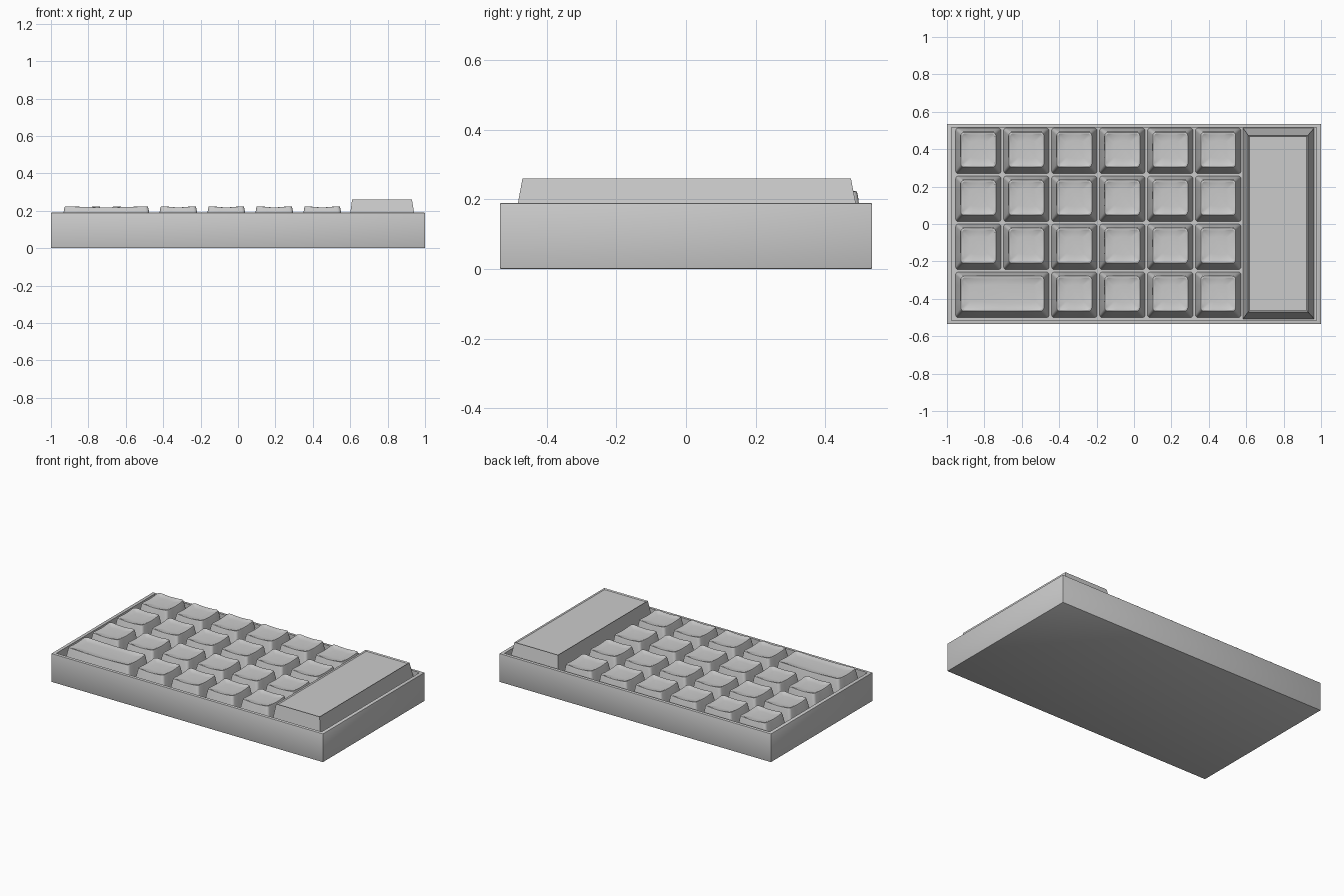
import bpy, bmesh, math

if "Cube" in bpy.data.objects:
    bpy.data.objects.remove(bpy.data.objects["Cube"])

FLOOR = 0.06      # tray floor height
KEY = 0.243       # single key footprint
PITCH = 0.2565    # key spacing


def finish(bm, name, angle=30):
    bmesh.ops.recalc_face_normals(bm, faces=bm.faces[:])
    me = bpy.data.meshes.new(name)
    bm.to_mesh(me)
    bm.free()
    ob = bpy.data.objects.new(name, me)
    bpy.context.collection.objects.link(ob)
    bpy.context.view_layer.objects.active = ob
    for o in bpy.context.selected_objects:
        o.select_set(False)
    ob.select_set(True)
    bpy.ops.object.shade_smooth_by_angle(angle=math.radians(angle))
    return ob


def ring(bm, cx, cy, w, h, r, z, dip=0.0, arc=4, side=4):
    """Rounded rectangle loop; the middle of each side can sag by dip."""
    corners = [(1, 1), (-1, 1), (-1, -1), (1, -1)]
    pts = []
    for k, (sx, sy) in enumerate(corners):
        for i in range(arc + 1):
            a = math.pi / 2 * (k + i / arc)
            pts.append((sx * (w / 2 - r) + r * math.cos(a),
                        sy * (h / 2 - r) + r * math.sin(a), z))
        x0, y0, _ = pts[-1]
        nx, ny = corners[(k + 1) % 4]
        a = math.pi / 2 * (k + 1)
        x1 = nx * (w / 2 - r) + r * math.cos(a)
        y1 = ny * (h / 2 - r) + r * math.sin(a)
        for i in range(1, side):
            t = i / side
            pts.append((x0 + (x1 - x0) * t, y0 + (y1 - y0) * t,
                        z - dip * math.sin(math.pi * t)))
    return [bm.verts.new((cx + x, cy + y, zz)) for x, y, zz in pts]


def loft(bm, rings):
    n = len(rings[0])
    for a, b in zip(rings, rings[1:]):
        for i in range(n):
            j = (i + 1) % n
            bm.faces.new((a[i], a[j], b[j], b[i]))
    bm.faces.new(rings[0][::-1])
    bm.faces.new(rings[-1])


def keycap(name, cx, cy, w, h):
    """Tapered cap with a shallow dished top set slightly to the back."""
    bm = bmesh.new()
    ty = cy + 0.006
    loft(bm, [
        ring(bm, cx, cy, w, h, 0.014, FLOOR),
        ring(bm, cx, ty, w - 0.049, h - 0.049, 0.018, 0.212, 0.002),
        ring(bm, cx, ty, w - 0.056, h - 0.056, 0.018, 0.223, 0.005),
        ring(bm, cx, ty, w - 0.068, h - 0.068, 0.018, 0.224, 0.006),
        ring(bm, cx, ty, w - 0.092, h - 0.092, 0.012, 0.217, 0.002),
        ring(bm, cx, ty, w - 0.15, h - 0.15, 0.008, 0.214),
    ])
    return finish(bm, name)


# Case: open tray with a thin rim
bm = bmesh.new()
bmesh.ops.create_cube(bm, size=1)
for v in bm.verts:
    v.co = (v.co.x * 2, v.co.y * 1.07, (v.co.z + 0.5) * 0.19)
edges = [e for e in bm.edges]
bmesh.ops.bevel(bm, geom=edges, offset=0.004, segments=2, affect='EDGES', profile=0.5)
top = max(bm.faces, key=lambda f: f.calc_center_median().z)
bmesh.ops.inset_region(bm, faces=[top], thickness=0.029)
hole = bmesh.ops.extrude_face_region(bm, geom=[top])
bmesh.ops.delete(bm, geom=[top], context='FACES_ONLY')
for v in [g for g in hole['geom'] if isinstance(g, bmesh.types.BMVert)]:
    v.co.z = FLOOR
    v.co.y = math.copysign(0.515, v.co.y)
for v in bm.verts:
    if v.co.z > 0.189 and abs(v.co.x) < 0.98 and abs(v.co.y) < 0.52:
        v.co.y = math.copysign(0.515, v.co.y)
finish(bm, "case")

# Key grid: six columns, four rows, one double-width key at front left
for row in range(4):
    y = 0.391 - PITCH * row
    for col in range(6):
        x = -0.832 + PITCH * col
        if row == 3 and col == 0:
            keycap("wide_key", x + PITCH / 2, y, KEY + PITCH, KEY)
        elif row == 3 and col == 1:
            continue
        else:
            keycap(f"key_{row + 1}_{col + 1}", x, y, KEY, KEY)

# Tall bar on the right: tapered block with a thin raised lip
bm = bmesh.new()
bmesh.ops.create_cube(bm, size=1)
for v in bm.verts:
    if v.co.z > 0:
        v.co = (0.77 + v.co.x * 0.32, 0.002 + v.co.y * 0.944, 0.26)
    else:
        v.co = (0.773 + v.co.x * 0.38, 0.003 + v.co.y * 1.02, FLOOR)
top = max(bm.faces, key=lambda f: f.calc_center_median().z)
bmesh.ops.inset_region(bm, faces=[top], thickness=0.01)
for v in top.verts:
    v.co.z -= 0.006
finish(bm, "large_bar_key", 20)
